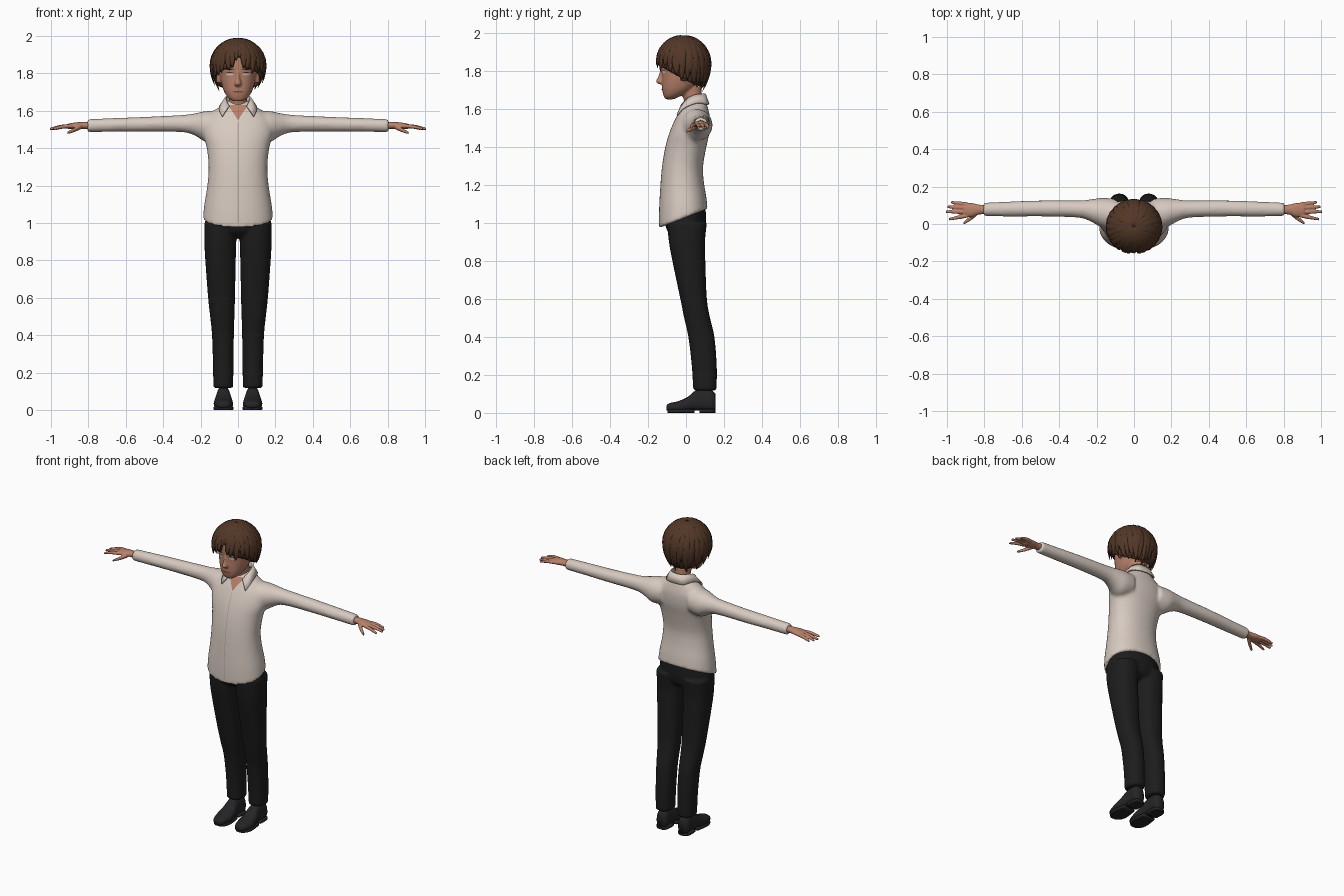
import bpy, bmesh, math, random
from mathutils import Vector

random.seed(4)
cube = bpy.data.objects.get("Cube")
if cube:
    bpy.data.objects.remove(cube, do_unlink=True)


def material(name, r, g, b):
    m = bpy.data.materials.new(name)
    m.use_nodes = True
    m.diffuse_color = (r, g, b, 1)
    bsdf = next(n for n in m.node_tree.nodes if n.type == 'BSDF_PRINCIPLED')
    bsdf.inputs["Base Color"].default_value = (r, g, b, 1)
    bsdf.inputs["Roughness"].default_value = 0.8
    return m


SKIN = material("skin", 0.48, 0.22, 0.145)
SHIRT = material("cream cloth", 0.68, 0.59, 0.53)
SEAM = material("seam", 0.45, 0.38, 0.34)
TROUSERS = material("black cloth", 0.012, 0.012, 0.012)
LEATHER = material("shoe leather", 0.018, 0.018, 0.02)
HAIR = material("brown hair", 0.085, 0.038, 0.02)
DARK = material("dark brown", 0.045, 0.02, 0.011)
WHITE = material("eye white", 0.6, 0.52, 0.48)
LIP = material("lip", 0.2, 0.06, 0.045)
X, Y, Z = Vector((1, 0, 0)), Vector((0, 1, 0)), Vector((0, 0, 1))


def finish(name, bm, mat, smooth=True):
    bmesh.ops.remove_doubles(bm, verts=bm.verts, dist=1e-5)
    bmesh.ops.recalc_face_normals(bm, faces=bm.faces)
    me = bpy.data.meshes.new(name)
    bm.to_mesh(me)
    bm.free()
    me.materials.append(mat)
    if smooth:
        me.shade_smooth()
    ob = bpy.data.objects.new(name, me)
    bpy.context.scene.collection.objects.link(ob)
    return ob


def bridge(bm, rings, closed=True):
    rows = [[bm.verts.new(p) for p in ring] for ring in rings]
    n = len(rows[0])
    for a, b in zip(rows, rows[1:]):
        for i in range(n if closed else n - 1):
            j = (i + 1) % n
            bm.faces.new((a[i], a[j], b[j], b[i]))
    if closed:
        bm.faces.new(rows[0])
        bm.faces.new(rows[-1])


def spline(st, steps=4):
    """Catmull-Rom interpolation between cross-section stations."""
    out = []
    for i in range(len(st) - 1):
        a, b, c, d = st[max(i - 1, 0)], st[i], st[i + 1], st[min(i + 2, len(st) - 1)]
        for k in range(steps):
            t = k / steps
            out.append([0.5 * (2 * q + (r - p) * t + (2 * p - 5 * q + 4 * r - s) * t * t
                               + (3 * q - p - 3 * r + s) * t ** 3)
                        for p, q, r, s in zip(a, b, c, d)])
    return out + [list(st[-1])]


def loft(bm, stations, u, v, n=24, power=2.0):
    """Station: centre x, y, z, half sizes along u and v, tilt of the section."""
    def bend(c):
        return math.copysign(abs(c) ** (2 / power), c)
    rings = []
    for x, y, z, a, b, tilt in spline(stations):
        axis = v + Z * tilt
        angles = [2 * math.pi * i / n for i in range(n)]
        rings.append([Vector((x, y, z)) + u * a * bend(math.cos(t)) + axis * b * bend(math.sin(t))
                      for t in angles])
    bridge(bm, rings)


def upright(z, front, back, w, tilt=0.0, x=0.0):
    return (x, (front + back) / 2, z, w, (back - front) / 2, tilt)


def fuse(ob, voxel, rounds):
    """Blend overlapping lofts into one skin."""
    rem = ob.modifiers.new("blend", 'REMESH')
    rem.mode, rem.voxel_size, rem.use_smooth_shade = 'VOXEL', voxel, True
    sm = ob.modifiers.new("soften", 'SMOOTH')
    sm.factor, sm.iterations = 0.5, rounds
    bpy.context.view_layer.update()
    mat = ob.data.materials[0]
    me = bpy.data.meshes.new_from_object(ob.evaluated_get(bpy.context.evaluated_depsgraph_get()))
    ob.modifiers.clear()
    me.materials.clear()
    me.materials.append(mat)
    me.shade_smooth()
    ob.data = me
    return ob


def plate(name, rows, mat, target):
    """Thin patch laid on the front of a target; row: z, x from, x to."""
    bm = bmesh.new()
    bridge(bm, [[(a + (b - a) * i / 8, -0.4, z) for i in range(9)] for z, a, b in rows], False)
    ob = finish(name, bm, mat)
    wrap = ob.modifiers.new("lay on", 'SHRINKWRAP')
    wrap.target, wrap.wrap_method, wrap.offset = target, 'PROJECT', 0.003
    wrap.use_project_y, wrap.use_positive_direction = True, True


def oval(x, z, rx, rz):
    turns = [math.pi * i / 8 for i in range(9)]
    return [(z + rz * math.cos(t), x - rx * math.sin(t), x + rx * math.sin(t)) for t in turns]


# Shirt: torso and sleeves
bm = bmesh.new()
loft(bm, [upright(*s) for s in (
    (1.025, -.142, .114, .188, .4), (1.1, -.142, .107, .18, .3), (1.2, -.136, .094, .164, .15),
    (1.3, -.126, .09, .157), (1.4, -.109, .107, .167), (1.48, -.086, .124, .187),
    (1.55, -.056, .127, .18), (1.6, -.028, .117, .13), (1.635, -.007, .106, .077),
    (1.655, .003, .097, .055))], X, Y, 40, 2.2)
for s in (1, -1):
    loft(bm, [(s * x, y, z, a, b, 0) for x, y, z, a, b in (
        (.1, .05, 1.52, .085, .08), (.17, .06, 1.516, .08, .083), (.23, .072, 1.527, .06, .06),
        (.3, .08, 1.532, .046, .046), (.5, .083, 1.528, .043, .04), (.65, .08, 1.525, .041, .037),
        (.805, .078, 1.521, .036, .035))], Y, Z)
shirt = fuse(finish("shirt", bm, SHIRT), 0.01, 5)
plate("shirt_seam", [(1.0 + .03 * i, -.002, .002) for i in range(19)], SEAM, shirt)
plate("open_neck", [(1.55 + .01 * i, -.0065 * i, .0065 * i) for i in range(9)], SKIN, shirt)

# Folded collar, mirrored across the middle
top = [(0, .1, 1.68), (.04, .09, 1.68), (.063, .05, 1.675), (.062, .01, 1.657), (.047, -.022, 1.625)]
low = [(0, .12, 1.625), (.06, .11, 1.625), (.09, .06, 1.632), (.1, -.012, 1.605), (.085, -.046, 1.568)]
bm = bmesh.new()
bridge(bm, [spline(top), spline(low)], False)
collar = finish("collar", bm, SHIRT)
mir = collar.modifiers.new("mirror", 'MIRROR')
mir.use_axis = (True, False, False)
solid = collar.modifiers.new("cloth", 'SOLIDIFY')
solid.thickness, solid.offset = 0.008, 0

# Trousers: pelvis and two legs
bm = bmesh.new()
loft(bm, [upright(*s) for s in (
    (1.07, -.122, .1, .17, .3), (1.0, -.106, .106, .176, .2), (.95, -.093, .094, .165),
    (.92, -.05, .05, .09))], X, Y, 32)
for s in (1, -1):
    loft(bm, [upright(z, f, b, (o - i) / 2, 0, s * (i + o) / 2) for z, i, o, f, b in (
        (1.0, .006, .18, -.1, .11), (.9, .009, .18, -.09, .1), (.8, .012, .175, -.072, .102),
        (.6, .016, .16, -.03, .11), (.5, .019, .149, -.01, .127), (.4, .022, .139, .012, .15),
        (.25, .024, .134, .03, .162), (.118, .026, .132, .038, .161))], X, Y, 28, 2.3)
fuse(finish("trousers", bm, TROUSERS), 0.009, 3)

# Head with neck, nose and ears
bm = bmesh.new()
loft(bm, [upright(*s) for s in (
    (1.652, -.108, -.065, .024), (1.668, -.117, -.03, .05), (1.7, -.125, .03, .073),
    (1.74, -.127, .065, .087), (1.79, -.128, .09, .097), (1.84, -.134, .105, .102),
    (1.9, -.13, .1, .1), (1.95, -.09, .06, .06))], X, Y, 32, 2.2)
loft(bm, [upright(1.58, -.002, .09, .05), upright(1.65, -.012, .085, .048),
          upright(1.72, -.04, .08, .05)], X, Y)
loft(bm, [upright(1.81, -.135, -.1, .009), upright(1.77, -.147, -.1, .013),
          upright(1.745, -.159, -.1, .019), upright(1.731, -.142, -.1, .014)], X, Y, 12)
for s in (1, -1):
    loft(bm, [upright(z, -.02 - r, .01 + r, .012, 0, s * .104)
              for z, r in ((1.75, .0), (1.78, .008), (1.815, .012), (1.83, .002))], X, Y, 12)
head = fuse(finish("head", bm, SKIN), 0.005, 4)

# Face details
plate("mouth", oval(0, 1.702, .032, .0035), LIP, head)
for s, side in ((1, "left"), (-1, "right")):
    plate(side + "_eye", oval(s * .044, 1.796, .021, .0075), WHITE, head)
    plate(side + "_upper_lid", oval(s * .044, 1.8045, .022, .002), DARK, head)
    plate(side + "_brow", oval(s * .046, 1.823, .027, .004), DARK, head)

# Hands: palm, four fingers and thumb
FINGERS = ((.105, .978, .116), (.086, .998, .092), (.064, 1.006, .066), (.045, .988, .026))
for s, side in ((1, "left"), (-1, "right")):
    bm = bmesh.new()
    loft(bm, [(s * x, y, z, a, b, 0) for x, y, z, a, b in (
        (.78, .078, 1.522, .024, .021), (.83, .077, 1.522, .027, .019),
        (.87, .075, 1.52, .038, .018), (.91, .075, 1.517, .034, .014))], Y, Z, 16)
    for y0, x1, y1 in FINGERS:
        loft(bm, [(s * .89, y0, 1.518, .011, .011, 0),
                  (s * (.89 + x1) / 2, (y0 + y1) / 2, 1.515, .0105, .0105, 0),
                  (s * x1, y1, 1.503, .007, .007, 0)], Y, Z, 10)
    loft(bm, [(s * .84, .058, 1.515, .014, .014, 0), (s * .875, .03, 1.498, .013, .012, 0),
              (s * .912, .004, 1.482, .008, .007, 0)], Y, Z, 10)
    fuse(finish(side + "_hand", bm, SKIN), 0.004, 2)

    # Shoes: upper, front sole and heel
    bm = bmesh.new()
    loft(bm, [(s * .078, y, (lo + hi) / 2, w, (hi - lo) / 2, 0) for y, w, lo, hi in (
        (-.104, .016, .016, .034), (-.09, .036, .009, .05), (-.04, .051, .006, .062),
        (.01, .049, .008, .085), (.045, .044, .012, .115), (.09, .04, .012, .13),
        (.135, .04, .01, .12), (.155, .026, .014, .1))], X, Z, 24, 2.5)
    for v in bm.verts:
        v.co.x = s * .078 + (v.co.x - s * .078) * (1.08 - 2.2 * max(v.co.z, 0))
    finish(side + "_shoe", bm, LEATHER)
    for part, spans in (("sole", ((-.098, .022), (-.075, .046), (-.03, .054), (.045, .044))),
                        ("heel", ((.07, .04), (.11, .042), (.14, .038), (.155, .022)))):
        bm = bmesh.new()
        loft(bm, [(s * .078, y, .01, w, .01, 0) for y, w in spans], X, Z, 16, 6)
        finish(side + "_" + part, bm, LEATHER)

# Hair: under-layer and overlapping locks
CROWN = Vector((0, -.015, 1.84))


def hair_point(az, drop, lift=1.0):
    if drop < 1:
        r, z = math.sin(drop * math.pi / 2), math.cos(drop * math.pi / 2)
    else:
        r, z = 1 - .4 * (drop - 1) ** 2, -1.2 * (drop - 1)
    r *= lift
    return CROWN + Vector((math.sin(az) * r * .143, -math.cos(az) * r * .14, z * .143))


def hairline(az):
    if abs(az) < .19:
        return .84
    return 1.78 - .7 * ((1 + math.cos(az)) / 2) ** 1.5


def lock(bm, az, start, end, swirl, width, lift):
    rings = []
    for k in range(9):
        t = k / 8
        a = az + swirl * t * t
        p = hair_point(a, start + (end - start) * t, lift + .04 * t * t)
        out = (p - CROWN).normalized()
        across = Vector((math.cos(a), math.sin(a), 0))
        taper = max(math.sin(math.pi * (.2 + .79 * t)), .03) ** .7
        rings.append([p + across * width * taper * math.cos(q) + out * .009 * taper * math.sin(q)
                      for q in (math.pi * i / 4 for i in range(8))])
    bridge(bm, rings)


bm = bmesh.new()
turns = [-math.pi + 2 * math.pi * i / 64 for i in range(65)]
bridge(bm, [[hair_point(a, (hairline(a) - .06) * j / 12, .97) for a in turns] for j in range(13)], False)
shell = finish("hair_base", bm, HAIR)
shell.modifiers.new("depth", 'SOLIDIFY').thickness = 0.012
for name, count, start, length, lift in (("hair_long_locks", 34, .25, 1.0, .99),
                                         ("hair_mid_locks", 26, .12, .8, 1.0),
                                         ("hair_crown_locks", 16, .02, .5, 1.0)):
    bm = bmesh.new()
    for i in range(count):
        az = -math.pi + 2 * math.pi * (i + .5) / count
        end = hairline(az) * length * random.uniform(.93, 1.05)
        swirl = random.uniform(-.15, .15) if abs(az) > .5 else -az * .3
        lock(bm, az, start, end, swirl, random.uniform(.019, .027), lift)
    finish(name, bm, HAIR)
